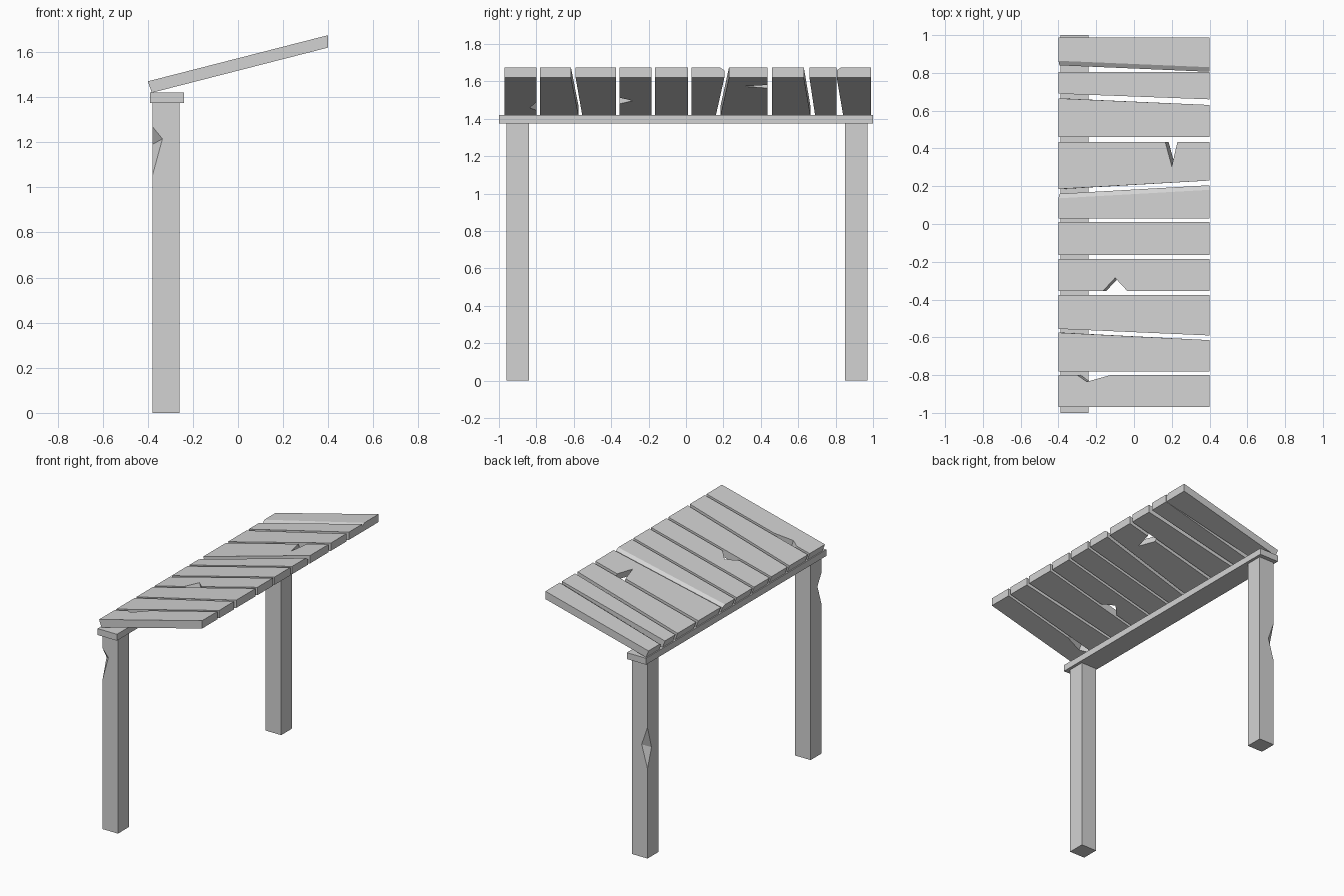
import bpy
import bmesh

cube = bpy.data.objects.get("Cube")
if cube:
    bpy.data.objects.remove(cube, do_unlink=True)

wood = bpy.data.materials.new("weathered_grey")
wood.use_nodes = True
GREY = (0.65, 0.65, 0.65, 1)
wood.diffuse_color = GREY
wood.node_tree.nodes["Principled BSDF"].inputs["Base Color"].default_value = GREY


def finish(name, bm):
    bmesh.ops.recalc_face_normals(bm, faces=bm.faces)
    mesh = bpy.data.meshes.new(name)
    bm.to_mesh(mesh)
    bm.free()
    mesh.materials.append(wood)
    obj = bpy.data.objects.new(name, mesh)
    bpy.context.collection.objects.link(obj)
    return obj


def loft(name, rings):
    """Closed solid through matching rings of points."""
    bm = bmesh.new()
    rings = [[bm.verts.new(p) for p in ring] for ring in rings]
    for a, b in zip(rings, rings[1:]):
        for i in range(len(a)):
            j = (i + 1) % len(a)
            bm.faces.new((a[i], a[j], b[j], b[i]))
    bm.faces.new(rings[0])
    bm.faces.new(rings[-1])
    return finish(name, bm)


def rectangle(x0, x1, y0, y1, z):
    return [(x0, y0, z), (x1, y0, z), (x1, y1, z), (x0, y1, z)]


POST_TOP = 1.375


def post(name, y_cut, y_far, z_low, z_mid, z_high):
    """Square post with a splintered notch in its outer corner."""
    x0, x1, depth = -0.38, -0.26, 0.045
    inward = depth if y_far > y_cut else -depth
    bm = bmesh.new()
    v = lambda x, y, z: bm.verts.new((x, y, z))
    low = [v(*p) for p in rectangle(x0, x1, y_cut, y_far, 0)]
    top = [v(*p) for p in rectangle(x0, x1, y_cut, y_far, POST_TOP)]
    start, end = v(x0, y_cut, z_low), v(x0, y_cut, z_high)
    mid_x = v(x0 + depth, y_cut, z_mid)
    mid_y = v(x0, y_cut + inward, z_mid - 0.025)
    for face in (
        low, top,
        (low[1], low[2], top[2], top[1]),
        (low[2], low[3], top[3], top[2]),
        (low[0], start, mid_x, end, top[0], top[1], low[1]),
        (low[0], start, mid_y, end, top[0], top[3], low[3]),
        (start, mid_x, mid_y), (end, mid_y, mid_x),
    ):
        bm.faces.new(face)
    return finish(name, bm)


post("front_post", -0.96, -0.84, 1.05, 1.215, 1.27)
post("back_post", 0.97, 0.85, 0.63, 0.79, 0.92)

# Beam across the posts
loft("support_beam", [rectangle(-0.39, -0.24, -1, 1, z) for z in (POST_TOP, 1.42)])

# Sloping roof planks
HALF, THICK, SHIFT, SLOPE = 0.4, 0.055, 0.018, 0.256
BEVEL_WIDTH, BEVEL_DEPTH = 0.024, 0.016


def roof_point(x, y, depth):
    """Point below the roof surface, square to the slope."""
    x = min(x + SHIFT * depth / THICK, HALF)
    return (x, y, 1.47 + (x + HALF) * SLOPE - depth)


def plank(name, low, high, low_notch=(), high_notch=(), low_bevel=0, high_bevel=0):
    """Edges are (y at left end, y at right end); notches are x, y points."""
    def outline(inset, depth):
        a, b = inset * low_bevel, inset * high_bevel
        points = [(-HALF, low[0] + a), *low_notch, (HALF, low[1] + a),
                  (HALF, high[1] - b), *high_notch, (-HALF, high[0] - b)]
        return [roof_point(x, y, depth) for x, y in points]

    rings = [outline(BEVEL_WIDTH, 0)]
    if low_bevel or high_bevel:
        rings.append(outline(0, BEVEL_DEPTH))
    rings.append(outline(0, THICK))
    return loft(name, rings)


planks = [
    dict(low=(-0.97, -0.97), high=(-0.80, -0.80),
         high_notch=[(-0.125, -0.80), (-0.25, -0.835), (-0.30, -0.80)]),
    dict(low=(-0.78, -0.78), high=(-0.575, -0.615)),
    dict(low=(-0.555, -0.59), high=(-0.375, -0.375)),
    dict(low=(-0.355, -0.355), high=(-0.185, -0.185),
         low_notch=[(-0.165, -0.355), (-0.10, -0.285), (-0.035, -0.355)]),
    dict(low=(-0.165, -0.165), high=(0.01, 0.01)),
    dict(low=(0.03, 0.03), high=(0.16, 0.205), high_bevel=1),
    dict(low=(0.185, 0.23), high=(0.435, 0.435),
         high_notch=[(0.23, 0.435), (0.20, 0.305), (0.165, 0.435)]),
    dict(low=(0.46, 0.46), high=(0.665, 0.63)),
    dict(low=(0.69, 0.66), high=(0.805, 0.805)),
    dict(low=(0.84, 0.806), high=(0.988, 0.988), low_bevel=1),
]
for number, shape in enumerate(planks, 1):
    plank(f"roof_plank_{number}", **shape)
